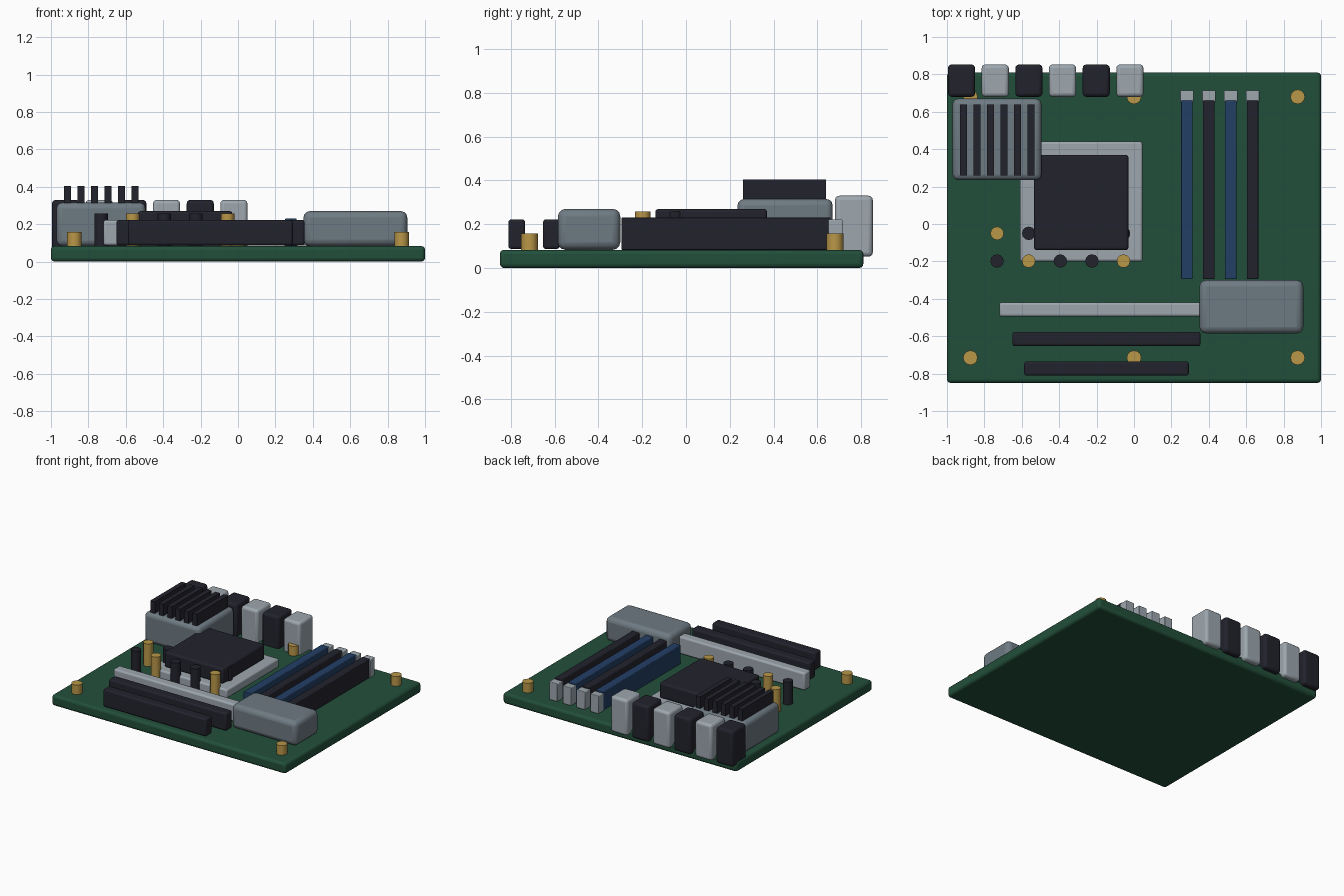
import bpy
import math

cube = bpy.data.objects.get("Cube")
if cube:
    bpy.data.objects.remove(cube, do_unlink=True)


def material(name, rgb):
    m = bpy.data.materials.new(name)
    m.use_nodes = True
    m.diffuse_color = (*rgb, 1)
    bsdf = next(n for n in m.node_tree.nodes if n.type == 'BSDF_PRINCIPLED')
    bsdf.inputs["Base Color"].default_value = (*rgb, 1)
    return m


GREEN = material("board green", (0.016, 0.078, 0.043))
DARK = material("dark plastic", (0.016, 0.016, 0.026))
LIGHT = material("light metal", (0.34, 0.39, 0.43))
GREY = material("steel grey", (0.155, 0.195, 0.225))
GOLD = material("gold", (0.49, 0.31, 0.065))
BLUE = material("slot blue", (0.016, 0.05, 0.13))

TOP = 0.083  # board surface


def finish(ob, name, mat):
    ob.name = name
    ob.data.materials.append(mat)
    bpy.ops.object.shade_smooth_by_angle(angle=math.radians(35))
    return ob


def box(name, mat, x, y, z, bevel=0.0):
    """Rounded box from (min, max) ranges on each axis."""
    bpy.ops.mesh.primitive_cube_add(size=1, location=[sum(r) / 2 for r in (x, y, z)])
    ob = bpy.context.object
    ob.scale = [r[1] - r[0] for r in (x, y, z)]
    bpy.ops.object.transform_apply(location=False, rotation=False, scale=True)
    if bevel:
        mod = ob.modifiers.new("Rounded edges", 'BEVEL')
        mod.width = bevel
        mod.segments = 3
    return finish(ob, name, mat)


def post(name, mat, x, y, radius, top):
    bpy.ops.mesh.primitive_cylinder_add(vertices=12, radius=radius, depth=top - TOP,
                                        location=(x, y, (top + TOP) / 2))
    return finish(bpy.context.object, name, mat)


def around(c, width):
    return (c - width / 2, c + width / 2)


# Circuit board
box("circuit_board", GREEN, (-1, 1), (-0.85, 0.81), (0, TOP), 0.02)

# Processor socket and chip
box("processor_socket", LIGHT, (-0.61, 0.045), (-0.20, 0.44), (TOP, 0.15), 0.012)
box("processor_chip", DARK, (-0.535, -0.03), (-0.14, 0.37), (0.15, 0.27), 0.015)

# Heatsink with fins
box("heatsink_base", GREY, (-0.97, -0.495), (0.235, 0.67), (TOP, 0.315), 0.03)
for i in range(6):
    box(f"heatsink_fin_{i + 1}", DARK, around(-0.911 + 0.072 * i, 0.038),
        (0.26, 0.64), (0.30, 0.405))

# Rear ports
for i in range(6):
    box(f"rear_port_{i + 1}", LIGHT if i % 2 else DARK, around(-0.922 + 0.18 * i, 0.145),
        (0.68, 0.853), (0.052, 0.33), 0.02)

# Memory slots and their rear clips
for i in range(4):
    x = 0.283 + 0.117 * i
    box(f"memory_slot_{i + 1}", DARK if i % 2 else BLUE, around(x, 0.062),
        (-0.295, 0.66), (TOP, 0.23), 0.005)
    box(f"memory_clip_{i + 1}", LIGHT, around(x, 0.072), (0.65, 0.715), (TOP, 0.222), 0.005)

# Expansion slots
for i, (width, mat) in enumerate([(1.145, LIGHT), (1.005, DARK), (0.88, DARK)]):
    box(f"expansion_slot_{i + 1}", mat, around(-0.147, width),
        around(-0.457 - 0.158 * i, 0.076), (TOP + 0.004, 0.222), 0.013)

# Chipset cover
box("chipset_cover", GREY, (0.35, 0.905), (-0.585, -0.30), (TOP, 0.27), 0.035)

# Capacitors in two rows
for i in range(10):
    row, col = divmod(i, 5)
    post(f"capacitor_{i + 1}", DARK if i % 3 else GOLD,
         -0.732 + 0.169 * col, -0.05 - 0.148 * row, 0.036, 0.257)

# Mounting posts
for x in (-0.875, 0, 0.875):
    for y, end in ((-0.715, "front"), (0.68, "rear")):
        side = "right" if x < 0 else "left" if x > 0 else "middle"
        post(f"mounting_post_{end}_{side}", GOLD, x, y, 0.039, 0.157)
